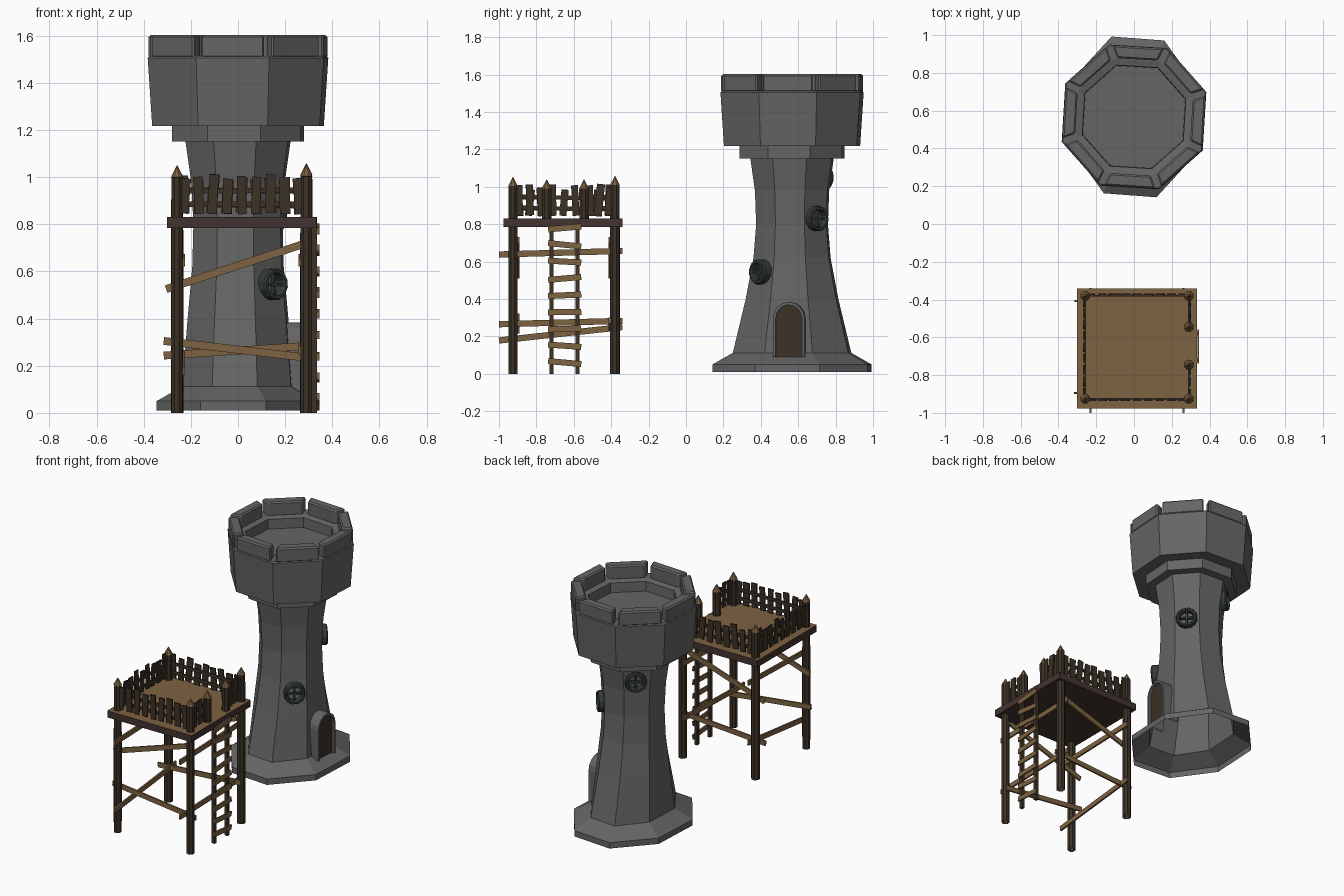
import bpy, bmesh, math, random
from mathutils import Matrix, Vector

if "Cube" in bpy.data.objects:
    bpy.data.objects.remove(bpy.data.objects["Cube"])

random.seed(4)
CY = 0.567                 # tower centre in y
TURN = math.radians(-3.5)  # slight twist of the octagon


def material(name, rgb):
    m = bpy.data.materials.new(name)
    m.diffuse_color = (*rgb, 1)
    m.use_nodes = True
    m.node_tree.nodes["Principled BSDF"].inputs["Base Color"].default_value = m.diffuse_color
    return m


STONE = material("stone", (0.13, 0.13, 0.13))
IRON = material("window_iron", (0.035, 0.045, 0.045))
DARK = material("dark_wood", (0.045, 0.032, 0.02))
LIGHT = material("light_wood", (0.21, 0.125, 0.055))
EDGE = material("deck_edge_wood", (0.055, 0.033, 0.028))


def finish(bm, name, *mats):
    bmesh.ops.recalc_face_normals(bm, faces=bm.faces)
    me = bpy.data.meshes.new(name)
    bm.to_mesh(me)
    bm.free()
    for m in mats:
        me.materials.append(m)
    ob = bpy.data.objects.new(name, me)
    bpy.context.collection.objects.link(ob)
    return ob


def bevel(ob, w):
    b = ob.modifiers.new("bevel", 'BEVEL')
    b.width, b.segments = w, 1


def loft(bm, rings, n=8, start=math.pi / 8 + TURN, c=(0, CY), cap=False):
    """Stack n-sided rings given as (radius_x, radius_y, z)."""
    prev, made = None, []
    for rx, ry, z in rings:
        ring = [bm.verts.new((c[0] + rx * math.cos(start + math.tau * k / n),
                              c[1] + ry * math.sin(start + math.tau * k / n), z)) for k in range(n)]
        if prev:
            made.append([bm.faces.new((prev[k], prev[(k + 1) % n], ring[(k + 1) % n], ring[k]))
                         for k in range(n)])
        prev = ring
    if cap:
        bm.faces.new(prev)
    return made


def box(bm, centre, size, rot=None):
    m = Matrix.Translation(centre) @ (rot or Matrix()) @ Matrix.Diagonal((*size, 1))
    bmesh.ops.create_cube(bm, size=1, matrix=m)


def plank(bm, p, q, height, thick):
    """Board from p to q, standing upright on edge."""
    p, q = Vector(p), Vector(q)
    d = (q - p).normalized()
    side = d.cross(Vector((0, 0, 1))).normalized()
    rot = Matrix((d, side, d.cross(side))).transposed().to_4x4()
    box(bm, (p + q) / 2, ((q - p).length, thick, height), rot)


# Tower shaft with flared base
bm = bmesh.new()
loft(bm, [(.365, .45, .01), (.365, .45, .05), (.25, .335, .112), (.226, .262, .4),
          (.205, .218, .62), (.2, .203, .8), (.21, .21, .98), (.237, .237, 1.16)])
finish(bm, "tower_shaft", STONE)

# Collar, flared head, sunken roof
bm = bmesh.new()
loft(bm, [(r, r, z) for r, z in [(.2, 1.15), (.296, 1.15), (.296, 1.22), (.385, 1.217),
                                 (.405, 1.505), (.398, 1.513), (.325, 1.513), (.29, 1.505), (.287, 1.44)]], cap=True)
finish(bm, "tower_head", STONE)

# Merlons, one per side of the octagon
bm = bmesh.new()
t = math.tan(math.pi / 8)
for k in range(8):
    m = Matrix.Translation((0, CY, 0)) @ Matrix.Rotation(TURN + k * math.pi / 4, 4, 'Z')
    foot = [(.372, -.372 * t + .018), (.372, .372 * t - .018), (.305, .305 * t - .018), (.305, -.305 * t + .018)]
    lo = [bm.verts.new(m @ Vector((x, y, 1.505))) for x, y in foot]
    hi = [bm.verts.new(m @ Vector((x, y, 1.602))) for x, y in foot]
    bm.faces.new(lo)
    bm.faces.new(hi)
    for i in range(4):
        j = (i + 1) % 4
        bm.faces.new((lo[i], lo[j], hi[j], hi[i]))
bevel(finish(bm, "merlons", STONE), .009)


# Arched door: frame hood and recessed panel
def arch(half, z0, spring):
    pts = [(-half, z0)] + [(half * -math.cos(a * math.pi / 8), spring + half * 1.05 * math.sin(a * math.pi / 8))
                           for a in range(9)] + [(half, z0)]
    return pts


def door_vert(bm, x, p):
    m = Matrix.Translation((0, CY, 0)) @ Matrix.Rotation(TURN, 4, 'Z')
    return bm.verts.new(m @ Vector((x, p[0], p[1])))


bm = bmesh.new()
outer, inner = arch(.085, .09, .295), arch(.07, .09, .295)
loops = [[door_vert(bm, x, p) for p in a] for x, a in
         ((.17, outer), (.285, outer), (.285, inner), (.17, inner))]
for a, b in zip(loops, loops[1:]):
    for i in range(len(a) - 1):
        bm.faces.new((a[i], a[i + 1], b[i + 1], b[i]))
finish(bm, "door_frame", STONE)
bm = bmesh.new()
bm.faces.new([door_vert(bm, .268, p) for p in inner])
finish(bm, "door_panel", DARK)

# Round windows: chunky ring plus crossbars
for i, (az, r, z) in enumerate([(-49, .222, .545), (41.5, .195, .83), (129, .207, 1.05)]):
    a = math.radians(az)
    bm = bmesh.new()
    prof = [(.046, -.02), (.068, -.02), (.068, .022), (.062, .03), (.05, .03), (.046, .022), (.046, -.02)]
    loft(bm, [(pr, pr, pz) for pr, pz in prof], n=12, c=(0, 0))
    box(bm, (0, 0, .008), (.1, .012, .02))
    box(bm, (0, 0, .008), (.012, .1, .02))
    ob = finish(bm, f"window_{i + 1}", IRON)
    ob.matrix_world = (Matrix.Translation((r * math.cos(a), CY + r * math.sin(a), z))
                       @ Matrix.Rotation(a, 4, 'Z') @ Matrix.Rotation(math.pi / 2, 4, 'Y'))

# Platform posts with pointed tips
X0, X1, Y0, Y1 = -.258, .29, -.925, -.38
posts = [(x, y, 0) for x in (X0, X1) for y in (Y0, Y1)] + [(X1, -.745, .8), (X1, -.545, .8)]
for i, (x, y, z0) in enumerate(posts):
    bm = bmesh.new()
    top = random.uniform(.995, 1.01) if z0 == 0 else .99
    r = .027
    levels = [z0 + (top - z0) * f for f in (0, .35, .7, 1)]
    rings = [(r * random.uniform(.93, 1.06),) * 2 + (z,) for z in levels]
    loft(bm, rings + [(r, r, top + .001), (.002, .002, top + .048)], c=(x, y), cap=True)
    for f in bm.faces:
        if f.calc_center_median().z > top + .001:
            f.material_index = 1
    finish(bm, f"post_{i + 1}", DARK, LIGHT)

# Deck with lighter top
bm = bmesh.new()
box(bm, (.016, -.658, .807), (.635, .635, .046))
for f in bm.faces:
    f.material_index = int(f.calc_center_median().z > .829)
finish(bm, "deck", EDGE, LIGHT)

# Cross braces inside the legs
bm = bmesh.new()
for y in (-.895, -.408):
    plank(bm, (-.305, y, .525), (.275, y, .715), .033, .012)
for x in (-.23, .262):
    plank(bm, (x, -1, .638), (x, -.34, .657), .033, .012)
plank(bm, (-.315, -.895, .305), (.31, -.895, .232), .033, .012)
plank(bm, (-.315, -.408, .243), (.31, -.408, .285), .033, .012)
plank(bm, (.262, -1, .265), (.262, -.34, .283), .033, .012)
plank(bm, (-.23, -1, .178), (-.23, -.34, .25), .033, .012)
finish(bm, "braces", LIGHT)


# Picket fences: crooked boards on two rails
def fence(bm, p, q, n):
    p, q = Vector((*p, 0)), Vector((*q, 0))
    d = q - p
    turn = Matrix.Rotation(math.atan2(d.y, d.x), 4, 'Z')
    for z in (.885, .945):
        plank(bm, p + Vector((0, 0, z)), q + Vector((0, 0, z + random.uniform(-.008, .008))), .022, .008)
    off = turn @ Vector((0, .008, 0))
    for k in range(n):
        c = p + d * ((k + .5) / n) + off
        h = random.uniform(.14, .168)
        c.z = .842 + h / 2 + random.uniform(0, .006)
        box(bm, c, (random.uniform(.036, .046), .01, h),
            turn @ Matrix.Rotation(random.uniform(-.11, .11), 4, 'Y'))


bm = bmesh.new()
fence(bm, (X1, Y0), (X0, Y0), 9)
fence(bm, (X0, Y1), (X1, Y1), 9)
fence(bm, (X0, Y0), (X0, Y1), 9)
fence(bm, (X1, -.745), (X1, Y0), 3)
fence(bm, (X1, Y1), (X1, -.545), 3)
finish(bm, "fence", DARK)

# Ladder rails and crooked rungs
bm = bmesh.new()
for y in (-.72, -.58):
    box(bm, (.325, y, .415), (.022, .022, .83))
finish(bm, "ladder_rails", DARK)
bm = bmesh.new()
for k in range(9):
    z = .06 + k * .09
    s = random.uniform(-.009, .009)
    plank(bm, (.34, -.737, z - s), (.34, -.56, z + s), .032, .01)
finish(bm, "ladder_rungs", LIGHT)
